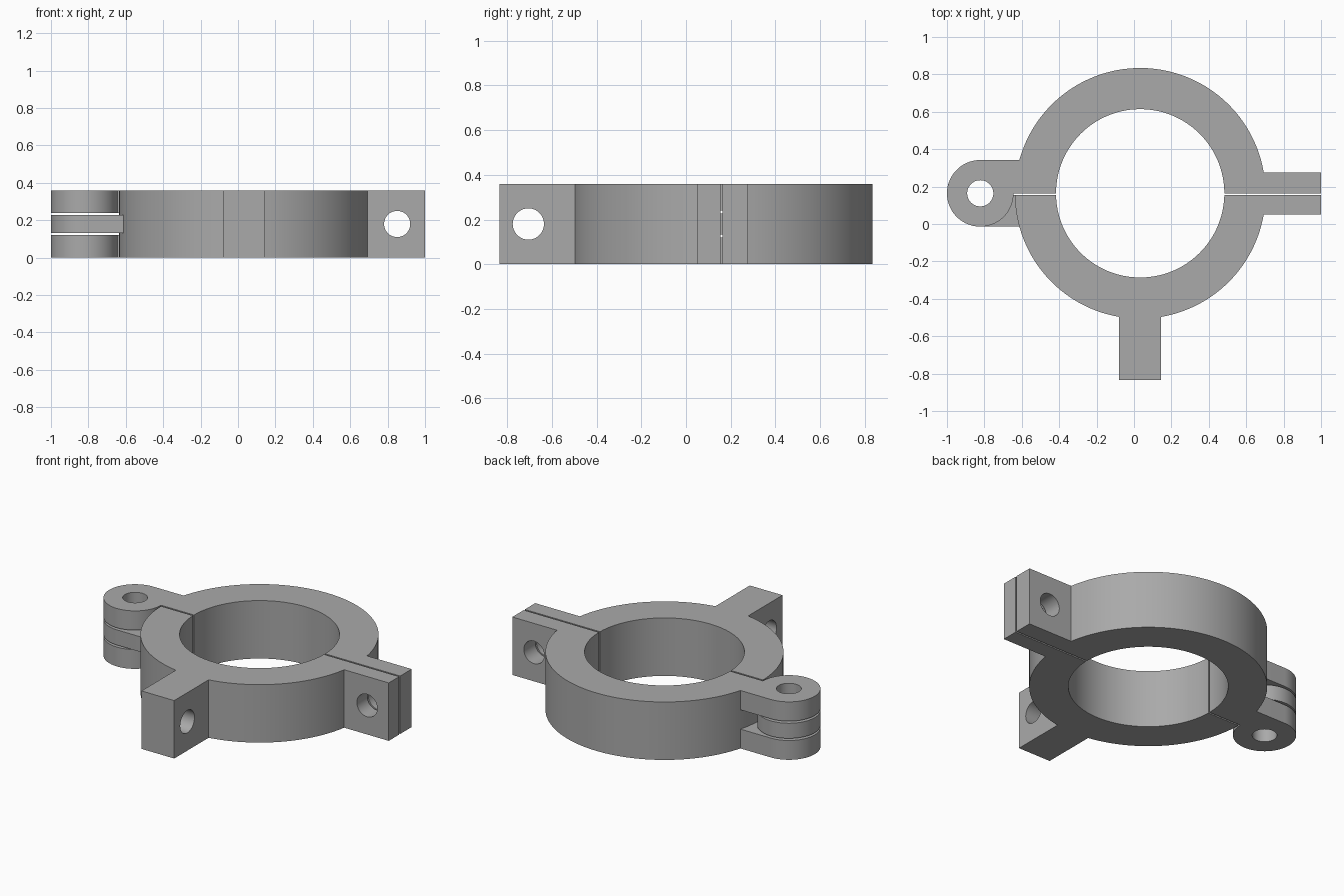
import bpy, bmesh
from math import pi, sin, cos, asin, sqrt
from mathutils import Matrix

cube = bpy.data.objects.get("Cube")
if cube:
    bpy.data.objects.remove(cube, do_unlink=True)

H = 0.36                      # clamp height
CX, CY = 0.033, 0.164         # ring centre
R_OUT, R_IN = 0.67, 0.45
GAP = 0.01                    # slit between the halves
HINGE_X, HINGE_R = -0.822, 0.178
HOLE_R = 0.07
TAB = 0.1125                  # half width of the tabs

steel = bpy.data.materials.new("plain grey")
steel.diffuse_color = (0.4, 0.4, 0.4, 1)
steel.use_nodes = True
steel.node_tree.nodes["Principled BSDF"].inputs["Base Color"].default_value = (0.4, 0.4, 0.4, 1)


def arc(cx, cy, r, a0, a1, n):
    return [(cx + r * cos(a0 + (a1 - a0) * i / n),
             cy + r * sin(a0 + (a1 - a0) * i / n)) for i in range(n + 1)]


def extrude(name, outline, z0, z1):
    """Prism from a flat outline."""
    bm = bmesh.new()
    face = bm.faces.new([bm.verts.new((x, y, z0)) for x, y in outline])
    top = bmesh.ops.extrude_face_region(bm, geom=[face])["geom"]
    bmesh.ops.translate(bm, vec=(0, 0, z1 - z0),
                        verts=[v for v in top if isinstance(v, bmesh.types.BMVert)])
    bmesh.ops.recalc_face_normals(bm, faces=bm.faces)
    return add(name, bm)


def add(name, bm):
    mesh = bpy.data.meshes.new(name)
    bm.to_mesh(mesh)
    bm.free()
    mesh.materials.append(steel)
    obj = bpy.data.objects.new(name, mesh)
    bpy.context.collection.objects.link(obj)
    return obj


def drill(name, centre, axis, length):
    """Cylinder used to cut a bolt hole."""
    turn = {"X": Matrix.Rotation(pi / 2, 4, "Y"),
            "Y": Matrix.Rotation(pi / 2, 4, "X"), "Z": Matrix()}[axis]
    bm = bmesh.new()
    bmesh.ops.create_cone(bm, cap_ends=True, segments=48, radius1=HOLE_R, radius2=HOLE_R,
                          depth=length, matrix=Matrix.Translation(centre) @ turn)
    return add(name, bm)


def combine(obj, tool, operation):
    mod = obj.modifiers.new(operation.title(), "BOOLEAN")
    mod.operation, mod.solver, mod.object = operation, "EXACT", tool
    bpy.context.view_layer.objects.active = obj
    bpy.ops.object.modifier_apply(modifier=mod.name)
    bpy.data.objects.remove(tool, do_unlink=True)


def half_outline(side, cut, with_handle):
    """Half ring with its bolt tab on +x; side is +1 for back, -1 for front."""
    a_tab = asin(TAB / R_OUT)
    a_out, a_in = asin(cut / R_OUT), asin(cut / R_IN)
    pts = [(1 - CX, cut), (1 - CX, TAB)]
    if with_handle:
        a_h = pi / 2 - a_tab
        pts += arc(0, 0, R_OUT, a_tab, a_h, 36)
        pts += [(TAB, 0.834 + CY), (-TAB, 0.834 + CY)]
        pts += arc(0, 0, R_OUT, pi - a_h, pi - a_out, 40)
    else:
        pts += arc(0, 0, R_OUT, a_tab, pi - a_out, 80)
    pts += arc(0, 0, R_IN, pi - a_in, a_in, 80)
    return [(x + CX, CY + side * y) for x, y in pts]


def knuckle_outline(side, cut):
    """Round hinge eye with a straight arm reaching into the ring wall."""
    d = CX - HINGE_X
    pts = arc(0, 0, HINGE_R, pi / 2, 2 * pi + asin(cut / HINGE_R), 60)
    a0, a1 = asin(cut / R_OUT), asin(HINGE_R / R_OUT)
    embed = 0.03
    pts += [(x + d + embed, y) for x, y in arc(0, 0, R_OUT, pi - a0, pi - a1, 12)]
    return [(x + HINGE_X, CY + side * y) for x, y in pts]


# Back half with the two fork plates, front half with handle and middle tongue
back = extrude("back_half", half_outline(1, 0, False), 0, H)
for z0, z1 in ((0, 0.12), (H - 0.12, H)):
    combine(back, extrude("fork_plate", knuckle_outline(1, 0), z0, z1), "UNION")

front = extrude("front_half", half_outline(-1, GAP, True), 0, H)
combine(front, extrude("tongue", knuckle_outline(-1, GAP), 0.133, H - 0.133), "UNION")

# Bolt holes and hinge pin hole
for half in (back, front):
    combine(half, drill("bolt_hole", (0.851, CY, H / 2), "Y", 0.5), "DIFFERENCE")
    combine(half, drill("pin_hole", (HINGE_X, CY, H / 2), "Z", 1), "DIFFERENCE")
combine(front, drill("handle_hole", (CX, -0.705, H / 2), "X", 0.5), "DIFFERENCE")

for half in (back, front):
    bpy.ops.object.select_all(action="DESELECT")
    half.select_set(True)
    bpy.context.view_layer.objects.active = half
    bpy.ops.object.shade_smooth_by_angle(angle=pi / 6)
